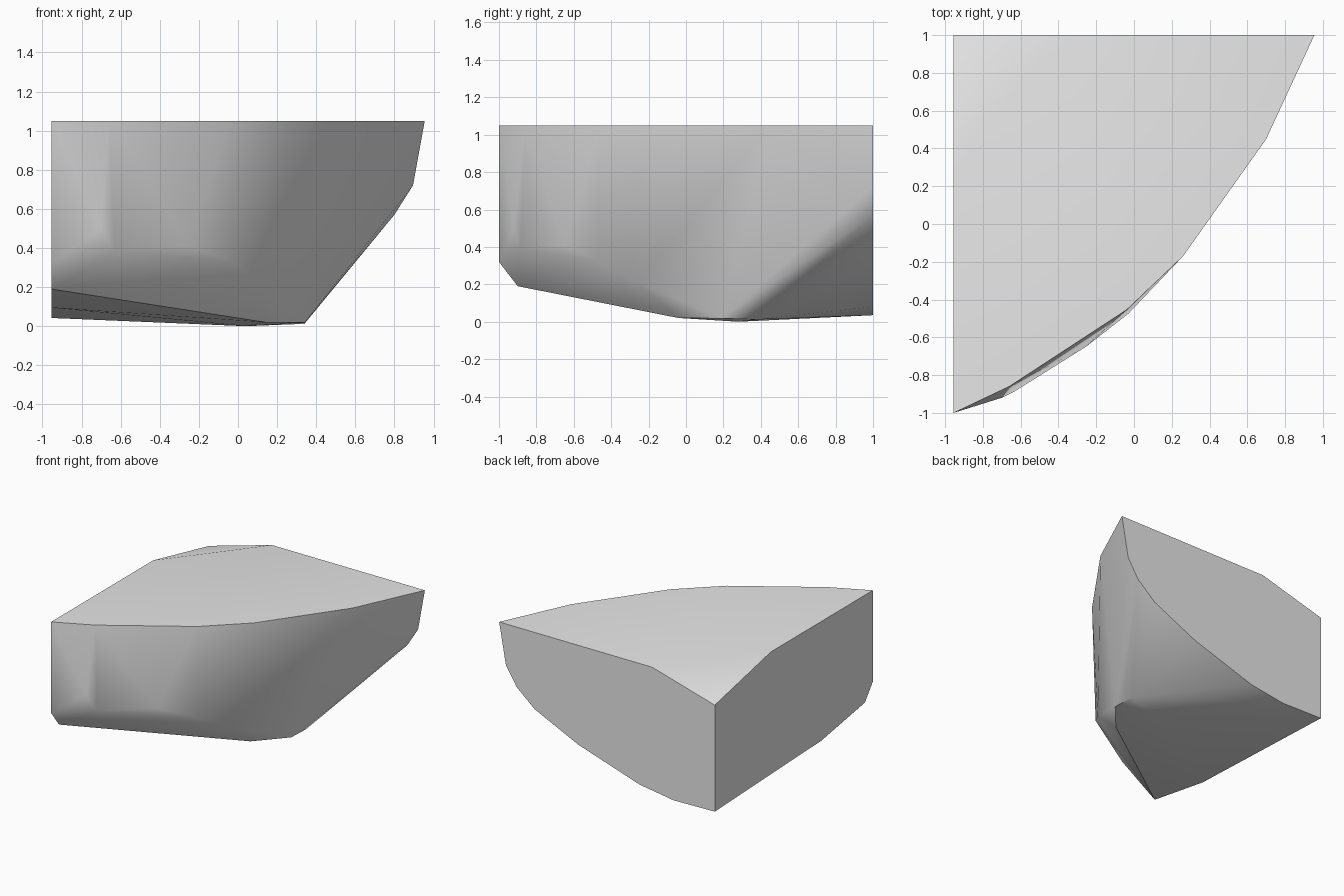
import bpy
import bmesh
import math

default_cube = bpy.data.objects.get("Cube")
if default_cube:
    bpy.data.objects.remove(default_cube, do_unlink=True)

TOP, BACK, SIDE = 1.05, 1, -.955

# Rim of the flat top (x, y)
top_rim = [(.955, 1), (.7, .45), (.26, -.17), (-.04, -.455),
           (-.66, -.86), (SIDE, -1), (SIDE, .29), (-.4, 1)]
# Lower outline of the flat back cut (x, z)
back_outline = [(.895, .72), (.8, .57), (.64, .435), (.255, .255),
                (-.29, .08), (-.59, .035)]
# Lower outline of the flat right-hand cut (y, z)
side_outline = [(-1, .32), (-.9, .19), (-.35, .095)]
# Sunken corner shared by both cuts (z)
corner_heights = [.895, .042]
# Chamfer line along the bottom of the rounded wall
wall_foot = [(-.7, -.92, .5), (-.63, -.885, .385), (-.255, -.65, .41),
             (-.03, -.475, .33), (.13, -.26, .21), (.27, .02, .15)]
# Low ridge that the shard rests on
base_ridge = [(.14, -.04, .02), (.34, .19, .018), (.34, .38, .012), (.04, .28, 0)]

points = [(x, y, TOP) for x, y in top_rim]
points += [(x, BACK, z) for x, z in back_outline]
points += [(SIDE, y, z) for y, z in side_outline]
points += [(SIDE, BACK, z) for z in corner_heights]
points += wall_foot + base_ridge


def cut_plane(face):
    """Name the flat cut a face belongs to, or rough for the worn surface."""
    normal = face.normal
    if normal.z > .5:
        return "top"
    if normal.y > .99:
        return "back"
    if normal.x < -.99:
        return "side"
    return "rough"


def is_sharp(edge):
    """Cuts have crisp borders; so does the crease around the underside."""
    first, second = (cut_plane(face) for face in edge.link_faces)
    if first != second:
        return True
    low = all(vert.co.z < .2 for vert in edge.verts)
    return first == "rough" and low and edge.calc_face_angle() > math.radians(25)


# Wrap the outlines in a closed skin
bm = bmesh.new()
for point in points:
    bm.verts.new(point)
bmesh.ops.convex_hull(bm, input=bm.verts[:])
loose = [vert for vert in bm.verts if not vert.link_faces]
bmesh.ops.delete(bm, geom=loose, context="VERTS")
bmesh.ops.dissolve_limit(bm, angle_limit=math.radians(.5),
                         verts=bm.verts[:], edges=bm.edges[:])
bmesh.ops.recalc_face_normals(bm, faces=bm.faces[:])
bm.normal_update()

# Soft shading on the worn surface, crisp cut borders
for face in bm.faces:
    face.smooth = True
for edge in bm.edges:
    edge.smooth = not is_sharp(edge)

mesh = bpy.data.meshes.new("rock_shard")
bm.to_mesh(mesh)
bm.free()

# Single plain stone colour
stone = bpy.data.materials.new("stone_grey")
stone.use_nodes = True
stone.diffuse_color = (.8, .8, .8, 1)
shader = next(n for n in stone.node_tree.nodes if n.type == "BSDF_PRINCIPLED")
shader.inputs["Base Color"].default_value = stone.diffuse_color
mesh.materials.append(stone)

rock_shard = bpy.data.objects.new("rock_shard", mesh)
bpy.context.scene.collection.objects.link(rock_shard)
